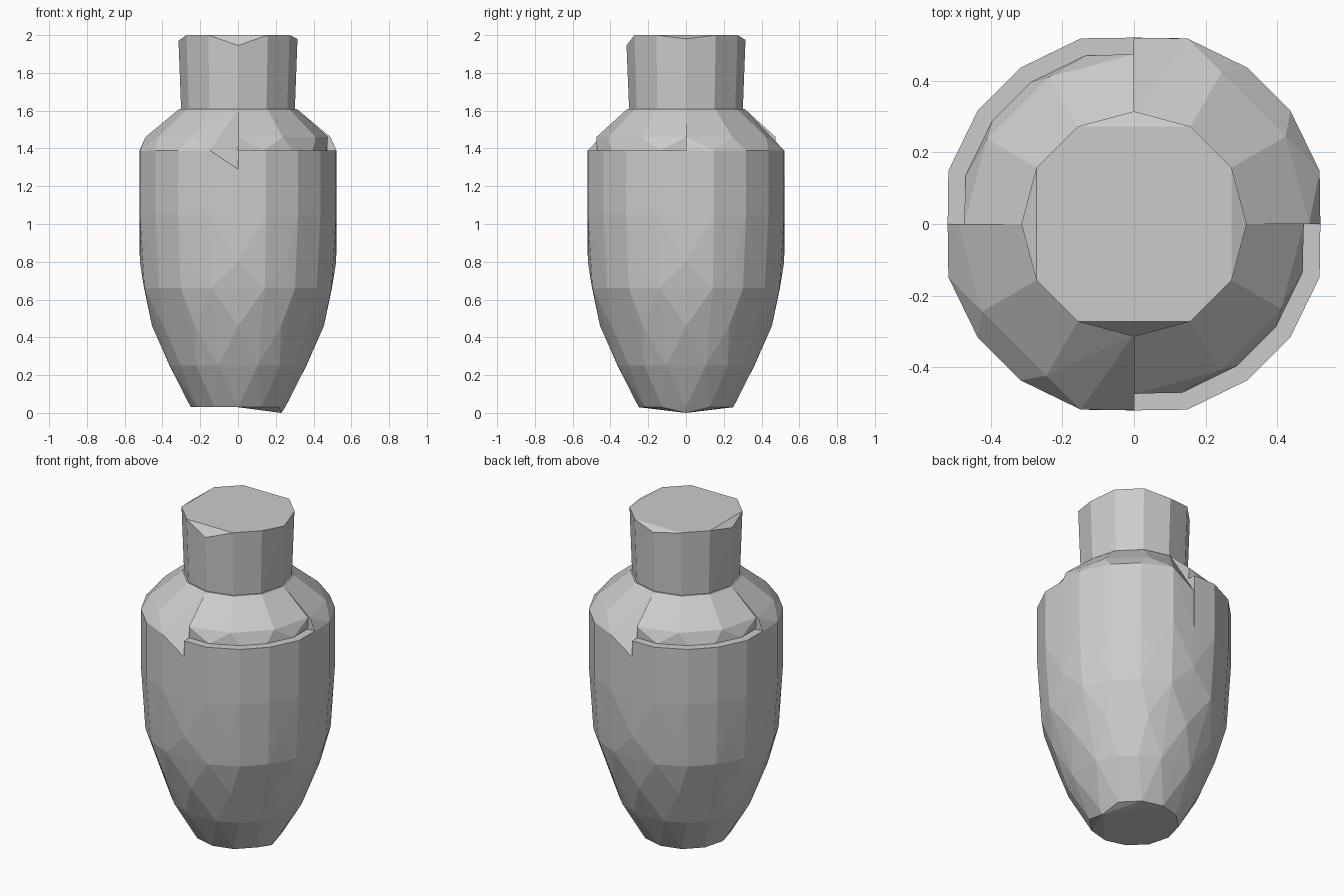
import bpy, bmesh
from math import sin, cos, radians

if "Cube" in bpy.data.objects:
    bpy.data.objects.remove(bpy.data.objects["Cube"])


def hull(name, pts):
    """Flat-faced solid wrapped around a set of points."""
    bm = bmesh.new()
    for p in pts:
        bm.verts.new(p)
    bmesh.ops.remove_doubles(bm, verts=bm.verts[:], dist=0.0005)
    res = bmesh.ops.convex_hull(bm, input=bm.verts[:])
    junk = {g for g in res["geom_interior"] + res["geom_unused"]
            if isinstance(g, bmesh.types.BMVert)}
    bmesh.ops.delete(bm, geom=list(junk), context='VERTS')
    bmesh.ops.recalc_face_normals(bm, faces=bm.faces[:])
    me = bpy.data.meshes.new(name)
    bm.to_mesh(me)
    bm.free()
    ob = bpy.data.objects.new(name, me)
    bpy.context.collection.objects.link(ob)
    return ob


def polar(r, deg, z):
    return (r * cos(radians(deg)), r * sin(radians(deg)), z)


# (angle inside quadrant, radius factor) for the two staggered ring types
RING_A = [(0, 0.965), (16, 1.0), (36, 1.0), (54, 1.0), (74, 1.0), (90, 0.965)]
RING_B = [(0, 1.0), (30, 1.0), (60, 1.0), (90, 1.0)]


def arc(ring, r, z, q, skip_end=False):
    return [polar(r * f, 90 * q + a, z) for a, f in ring
            if not (skip_end and a == 90)]


# (radius, height, ring type)
BODY = [(0.25, 0.03, RING_B), (0.375, 0.25, RING_A), (0.455, 0.46, RING_B),
        (0.515, 0.66, RING_A), (0.52, 0.80, RING_B), (0.54, 1.05, RING_A)]
SHOULDER = [(0.54, 1.39, RING_A), (0.49, 1.46, RING_B)]

# Body split into four solid wedges; two opposite ones have a flat ledge
for q in range(4):
    ledge = q % 2 == 1
    pts = [(0, 0, 0.03), (0, 0, 1.39)]
    for r, z, ring in BODY:
        pts += arc(ring, r, z, q)
    if q in (0, 3):
        pts.append((0.23, 0, 0.0))        # lowest foot point
    if ledge:
        pts += arc(RING_A, 0.54, 1.39, q)
        top = [(0, 0, 1.39), (0, 0, 1.61)]
        top += arc(RING_A, 0.49, 1.39, q)
        top += arc(RING_B, 0.475, 1.46, q)
        top += arc(RING_B, 0.31, 1.61, q)
        hull(f"shoulder_{q}", top)
    else:
        pts += [(0, 0, 1.61), polar(0.52, 90 * q + 90, 1.29)]
        for r, z, ring in SHOULDER:
            pts += arc(ring, r, z, q, skip_end=True)
        pts += arc(RING_B, 0.31, 1.61, q)
    hull(f"body_{q}", pts)

# Twelve-sided solid neck; the rim drops slightly at the four compass points
rim_z = {0: 1.98, 90: 1.975, 180: 1.97, 270: 1.945}
neck = []
for a in range(0, 360, 30):
    neck.append(polar(0.30, a, 1.58))
    neck.append(polar(0.315, a, rim_z.get(a, 2.0)))
hull("neck", neck)
